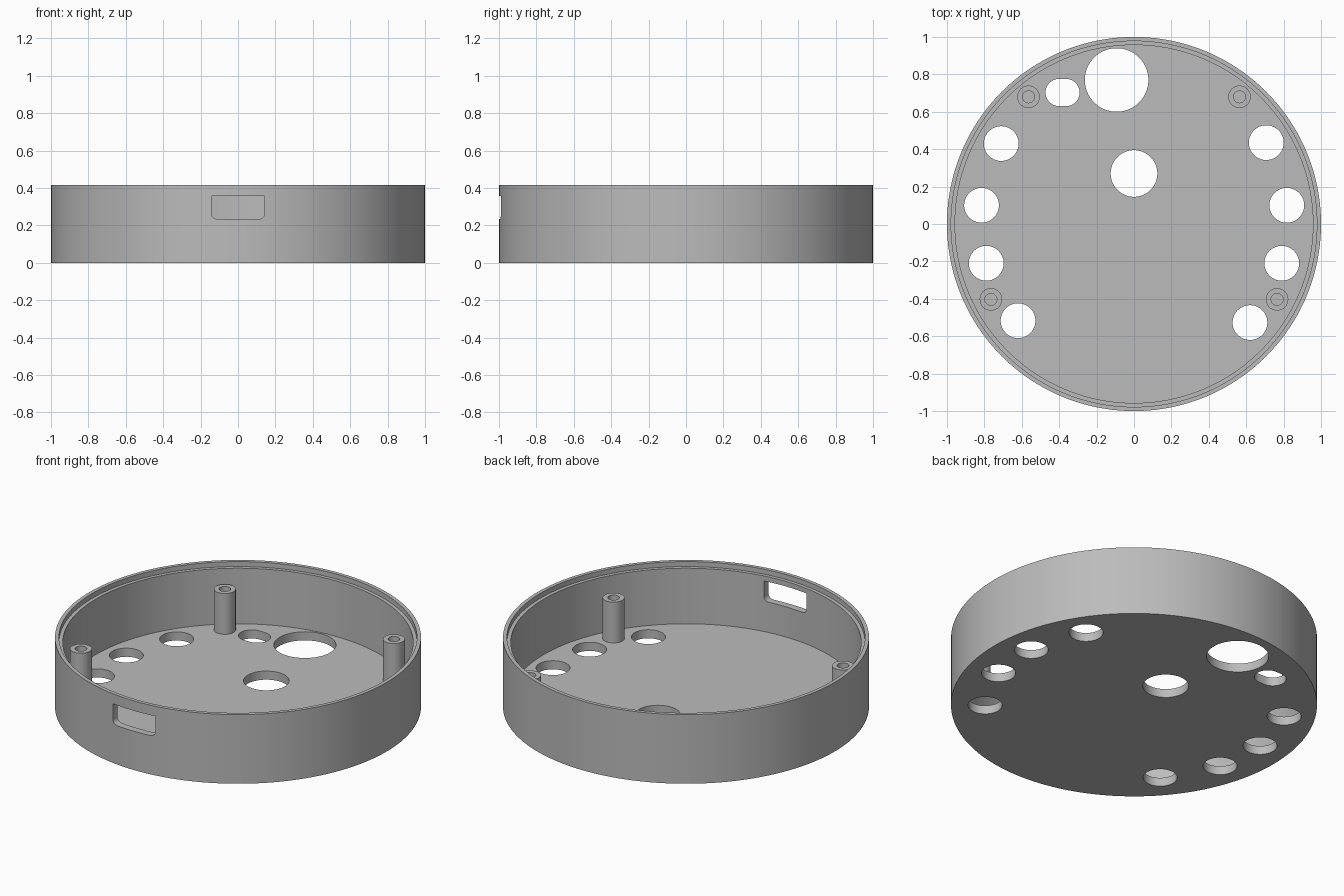
import bpy, bmesh, math

if "Cube" in bpy.data.objects:
    bpy.data.objects.remove(bpy.data.objects["Cube"])

H, FLOOR = 0.417, 0.052

grey = bpy.data.materials.new("plain grey")
grey.diffuse_color = (0.5, 0.5, 0.5, 1)
grey.use_nodes = True
grey.node_tree.nodes["Principled BSDF"].inputs["Base Color"].default_value = grey.diffuse_color


def make_object(name, bm):
    bmesh.ops.recalc_face_normals(bm, faces=bm.faces[:])
    me = bpy.data.meshes.new(name)
    bm.to_mesh(me)
    bm.free()
    me.materials.append(grey)
    ob = bpy.data.objects.new(name, me)
    bpy.context.collection.objects.link(ob)
    return ob


def smooth(ob):
    bpy.ops.object.select_all(action='DESELECT')
    ob.select_set(True)
    bpy.context.view_layer.objects.active = ob
    bpy.ops.object.shade_smooth_by_angle(angle=math.radians(30))


def lathe(name, profile, n, closed, centre=(0, 0)):
    """Revolve (radius, z) points; closed makes a tube, otherwise the ends are capped."""
    bm = bmesh.new()
    rings = [[bm.verts.new((centre[0] + r * math.cos(2 * math.pi * i / n),
                            centre[1] + r * math.sin(2 * math.pi * i / n), z))
              for i in range(n)] for r, z in profile]
    pairs = list(zip(rings, rings[1:]))
    if closed:
        pairs.append((rings[-1], rings[0]))
    else:
        bm.faces.new(rings[0])
        bm.faces.new(rings[-1])
    for a, b in pairs:
        for i in range(n):
            j = (i + 1) % n
            bm.faces.new((a[i], a[j], b[j], b[i]))
    return make_object(name, bm)


def prism(bm, low, high):
    """Closed solid between two matching outlines."""
    a = [bm.verts.new(p) for p in low]
    b = [bm.verts.new(p) for p in high]
    bm.faces.new(a)
    bm.faces.new(b)
    for i in range(len(a)):
        j = (i + 1) % len(a)
        bm.faces.new((a[i], a[j], b[j], b[i]))


def hole(bm, x, y, r, stretch=0.0, n=48):
    """Vertical cutter, round or stretched along x into an oval slot."""
    pts = []
    for i in range(n):
        t = 2 * math.pi * (i + 0.5) / n
        pts.append((x + r * math.cos(t) + math.copysign(stretch, math.cos(t)),
                    y + r * math.sin(t)))
    prism(bm, [(*p, -0.1) for p in pts], [(*p, 0.15) for p in pts])


# round case: floor, wall and stepped lip
case = lathe("case", [(1, 0), (1, H), (0.978, H), (0.978, H - 0.03),
                      (0.957, H - 0.03), (0.957, FLOOR)], 160, False)

# floor holes
cut = bmesh.new()
for x, y in [(-0.71, 0.43), (-0.815, 0.10), (-0.79, -0.21), (-0.62, -0.517),
             (0.707, 0.435), (0.817, 0.10), (0.79, -0.21), (0.62, -0.527)]:
    hole(cut, x, y, 0.093)
hole(cut, -0.093, 0.77, 0.17)
hole(cut, 0, 0.27, 0.125)
hole(cut, -0.382, 0.703, 0.073, 0.018)

# front port opening: square top corners, rounded bottom corners
w, top, bottom, r = 0.142, 0.357, 0.234, 0.03
port = [(w, top), (-w, top)]
for cx, start in ((-w + r, 180), (w - r, 270)):
    for k in range(7):
        t = math.radians(start + 15 * k)
        port.append((cx + r * math.cos(t), bottom + r + r * math.sin(t)))
prism(cut, [(x, -1.1, z) for x, z in port], [(x, -0.85, z) for x, z in port])

cutter = make_object("cutter", cut)
cutter.hide_render = True
mod = case.modifiers.new("openings", 'BOOLEAN')
mod.operation = 'DIFFERENCE'
mod.solver = 'EXACT'
mod.object = cutter
bpy.context.view_layer.objects.active = case
bpy.ops.object.modifier_apply(modifier=mod.name)
bpy.data.objects.remove(cutter)
smooth(case)

# hollow screw posts, mirrored left and right
for label, px, py in (("back", 0.564, 0.68), ("front", 0.765, -0.403)):
    for side, s in (("left", -1), ("right", 1)):
        post = lathe(f"{label}_{side}_post",
                     [(0.06, FLOOR - 0.01), (0.06, 0.298), (0.032, 0.298), (0.032, FLOOR - 0.01)],
                     40, True, (s * px, py))
        smooth(post)
